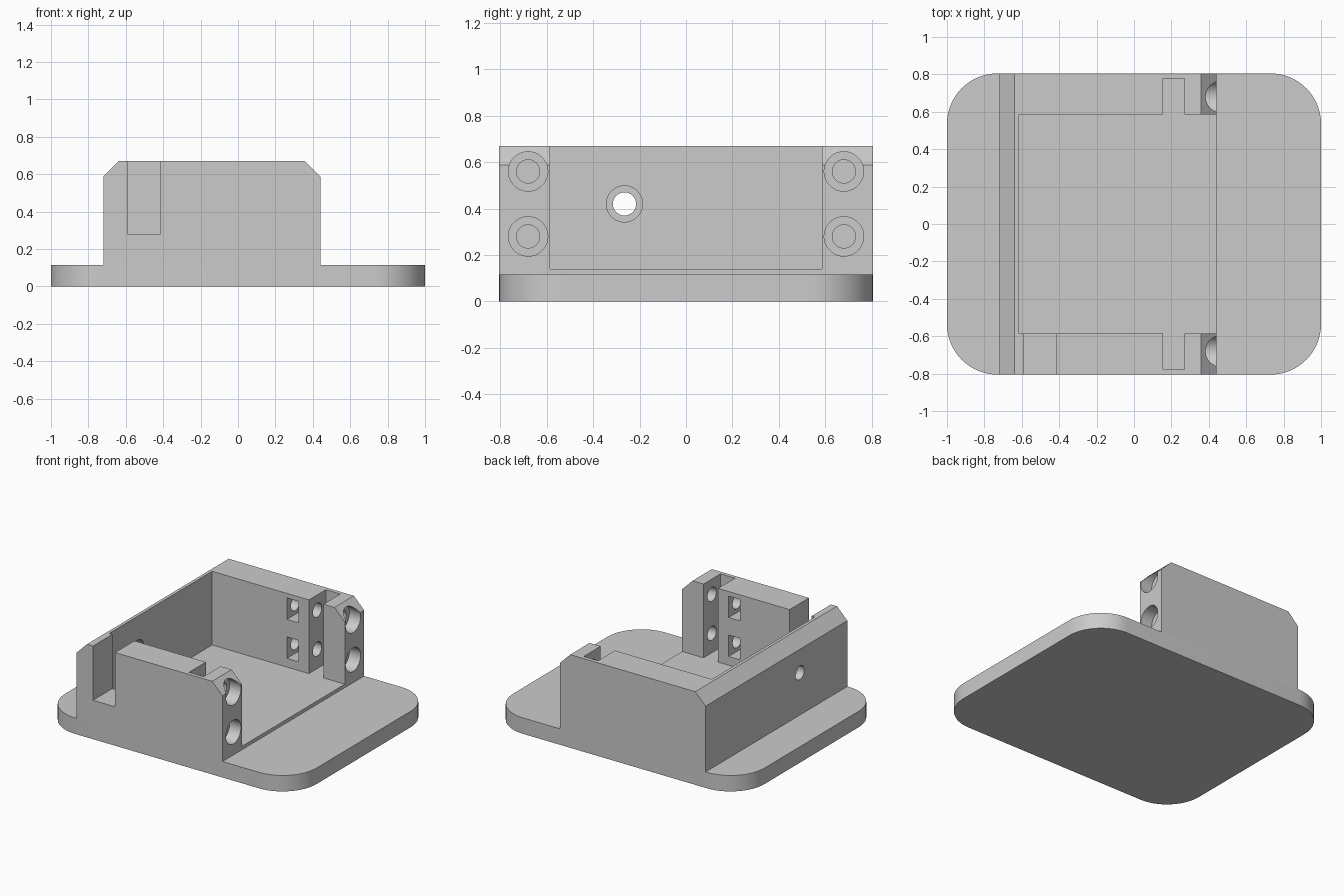
import bpy
import bmesh
from math import cos, sin, pi, radians

if "Cube" in bpy.data.objects:
    bpy.data.objects.remove(bpy.data.objects["Cube"], do_unlink=True)

grey = bpy.data.materials.new("plain grey")
grey.use_nodes = True
grey.diffuse_color = (0.6, 0.6, 0.6, 1)
grey.node_tree.nodes["Principled BSDF"].inputs["Base Color"].default_value = grey.diffuse_color


def prism(name, outline, axis, lo, hi):
    """Extrude a 2D outline along an axis from lo to hi."""
    place = {"X": lambda a, b, d: (d, a, b),
             "Y": lambda a, b, d: (a, d, b),
             "Z": lambda a, b, d: (a, b, d)}[axis]
    bm = bmesh.new()
    low = [bm.verts.new(place(a, b, lo)) for a, b in outline]
    high = [bm.verts.new(place(a, b, hi)) for a, b in outline]
    bm.faces.new(low)
    bm.faces.new(high)
    n = len(outline)
    for i in range(n):
        j = (i + 1) % n
        bm.faces.new((low[i], low[j], high[j], high[i]))
    bmesh.ops.recalc_face_normals(bm, faces=bm.faces)
    mesh = bpy.data.meshes.new(name)
    bm.to_mesh(mesh)
    bm.free()
    mesh.materials.append(grey)
    obj = bpy.data.objects.new(name, mesh)
    bpy.context.collection.objects.link(obj)
    return obj


def rect(a0, a1, b0, b1):
    return [(a0, b0), (a1, b0), (a1, b1), (a0, b1)]


def circle(a, b, r, n=48):
    return [(a + r * cos(2 * pi * i / n), b + r * sin(2 * pi * i / n)) for i in range(n)]


def select(obj):
    bpy.ops.object.select_all(action="DESELECT")
    obj.select_set(True)
    bpy.context.view_layer.objects.active = obj


def cut(target, cutter):
    cutter.hide_render = True
    mod = target.modifiers.new("cut", "BOOLEAN")
    mod.operation = "DIFFERENCE"
    mod.solver = "EXACT"
    mod.object = cutter
    select(target)
    bpy.ops.object.modifier_apply(modifier=mod.name)
    bpy.data.objects.remove(cutter, do_unlink=True)


HALF_Y, BASE_TOP, TOP = 0.805, 0.115, 0.67
BACK, FRONT, CHAMFER = -0.72, 0.44, 0.082

# Base plate with rounded corners
RADIUS, STEPS = 0.27, 16
corners = []
for k, (sx, sy) in enumerate([(1, 1), (-1, 1), (-1, -1), (1, -1)]):
    for i in range(STEPS + 1):
        t = (k + i / STEPS) * pi / 2
        corners.append((sx * (1 - RADIUS) + RADIUS * cos(t),
                        sy * (HALF_Y - RADIUS) + RADIUS * sin(t)))
base_plate = prism("base_plate", corners, "Z", 0, BASE_TOP)

# Housing block with chamfered top edges
housing = prism("housing", [
    (BACK, BASE_TOP), (FRONT, BASE_TOP), (FRONT, TOP - CHAMFER), (FRONT - CHAMFER, TOP),
    (BACK + CHAMFER, TOP), (BACK, TOP - CHAMFER)], "Y", -HALF_Y, HALF_Y)

# Open cavity, widened by a slot in each side wall
half = [(-0.615, 0.585), (0.155, 0.585), (0.155, 0.777), (0.27, 0.777), (0.27, 0.585), (0.6, 0.585)]
cavity = half + [(x, -y) for x, y in reversed(half)]
cut(housing, prism("cavity_cutter", cavity, "Z", 0.14, 1))

# Notch through the front side wall
cut(housing, prism("notch_cutter", rect(-0.59, -0.415, 0.28, 1), "Y", -0.9, -0.5))

# Stepped hole through the end wall
cut(housing, prism("wall_hole_cutter", circle(-0.265, 0.42, 0.05), "X", -0.8, -0.5))
cut(housing, prism("wall_recess_cutter", circle(-0.265, 0.42, 0.078), "X", -0.665, -0.5))

# Screw holes, counterbores and nut pockets in both side walls
for side in (-1, 1):
    for z in (0.28, 0.56):
        y = side * 0.68
        cut(housing, prism("screw_cutter", circle(y, z, 0.05), "X", -0.12, 0.6))
        cut(housing, prism("counterbore_cutter", circle(y, z, 0.085), "X", 0.35, 0.6))
        low, high = sorted((side * 0.5, side * 0.76))
        cut(housing, prism("nut_cutter", rect(-0.02, 0.07, z - 0.077, z + 0.077), "Y", low, high))

for obj in (base_plate, housing):
    select(obj)
    bpy.ops.object.shade_smooth_by_angle(angle=radians(30))
